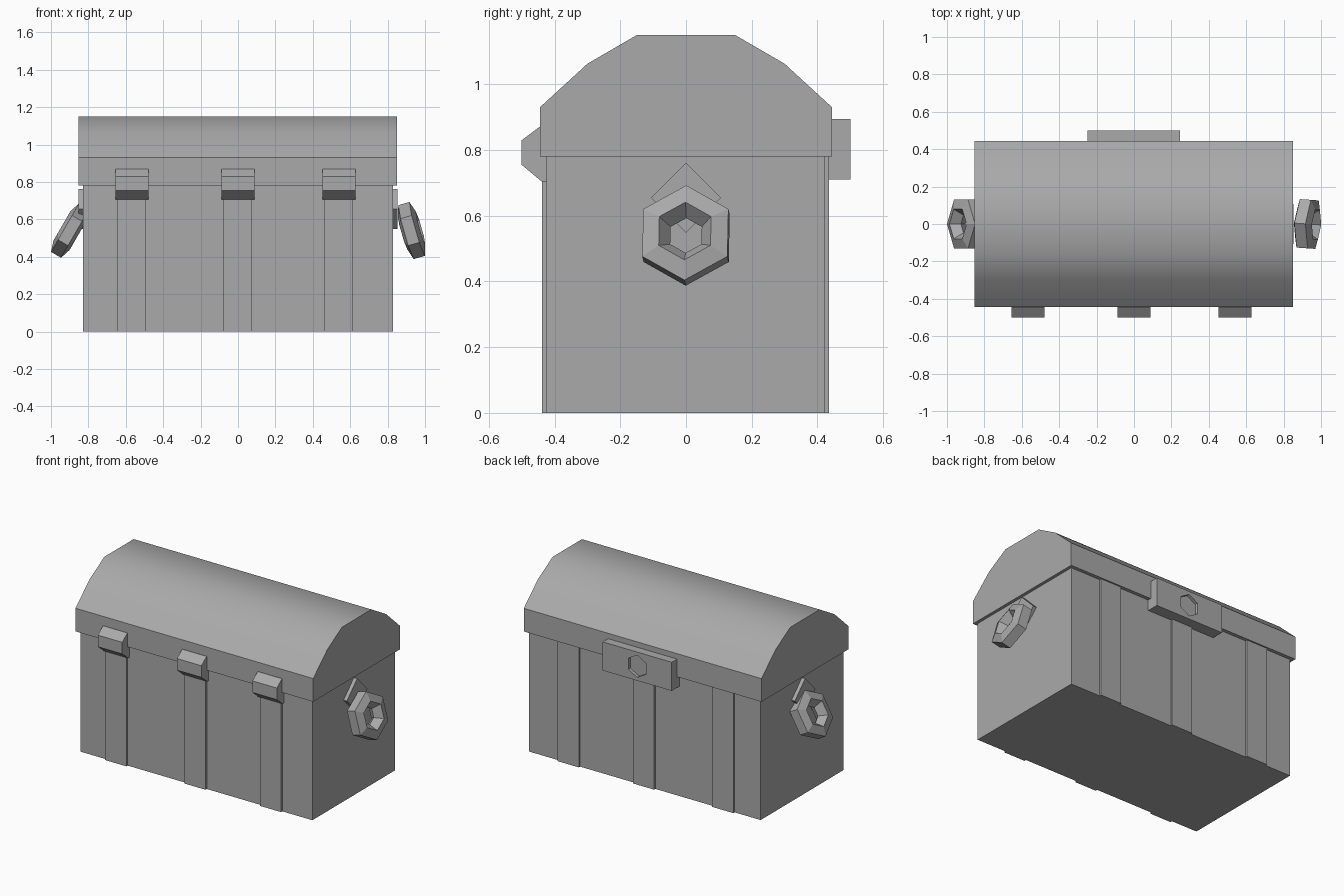
import bpy, bmesh
from math import sin, cos, pi, radians
from mathutils import Matrix, Vector

if "Cube" in bpy.data.objects:
    bpy.data.objects.remove(bpy.data.objects["Cube"])

grey = bpy.data.materials.new("plain grey")
grey.use_nodes = True
grey.diffuse_color = (0.4, 0.4, 0.4, 1)
grey.node_tree.nodes["Principled BSDF"].inputs["Base Color"].default_value = (0.4, 0.4, 0.4, 1)


def finish(name, bm):
    bmesh.ops.recalc_face_normals(bm, faces=bm.faces)
    mesh = bpy.data.meshes.new(name)
    bm.to_mesh(mesh)
    bm.free()
    mesh.materials.append(grey)
    ob = bpy.data.objects.new(name, mesh)
    bpy.context.collection.objects.link(ob)
    return ob


def box(name, x, y, z, turn=None):
    """Box from (min, max) ranges, optionally turned about its own centre."""
    bm = bmesh.new()
    size = [b - a for a, b in (x, y, z)]
    centre = Vector([(a + b) / 2 for a, b in (x, y, z)])
    m = Matrix.Translation(centre) @ (turn or Matrix()) @ Matrix.Diagonal((*size, 1))
    bmesh.ops.create_cube(bm, size=1, matrix=m)
    return finish(name, bm)


def extrude_x(name, profile, x0, x1):
    """Prism along x from a (y, z) profile."""
    bm = bmesh.new()
    face = bm.faces.new([bm.verts.new((x0, y, z)) for y, z in profile])
    new = bmesh.ops.extrude_face_region(bm, geom=[face])["geom"]
    bmesh.ops.translate(bm, vec=(x1 - x0, 0, 0),
                        verts=[v for v in new if isinstance(v, bmesh.types.BMVert)])
    return finish(name, bm)


def ring(name, major, minor, matrix):
    """Six-sided ring around x; five-sided section with a flat outer band."""
    bm = bmesh.new()
    loops = []
    for i in range(6):
        a = i * pi / 3
        loop = []
        for j in range(5):
            b = pi + j * 2 * pi / 5
            r = major + minor * cos(b)
            loop.append(bm.verts.new((minor * sin(b), r * sin(a), r * cos(a))))
        loops.append(loop)
    for i in range(6):
        p, q = loops[i], loops[(i + 1) % 6]
        for j in range(5):
            k = (j + 1) % 5
            bm.faces.new((p[j], q[j], q[k], p[k]))
    bm.transform(matrix)
    return finish(name, bm)


# Chest body
box("body", (-0.83, 0.83), (-0.425, 0.422), (0, 0.79))

# Arched lid, smooth over the top with crisp lower edges
half = [(0.445, 0.78), (0.445, 0.93), (0.3, 1.063), (0.15, 1.15)]
lid = extrude_x("lid", half + [(-y, z) for y, z in reversed(half)], -0.852, 0.85)
bpy.context.view_layer.objects.active = lid
lid.select_set(True)
bpy.ops.object.shade_smooth_by_angle(angle=radians(40))
lid.select_set(False)

# Straps running front to back, each with a hinge at the front
hinge = [(-0.42, 0.87), (-0.447, 0.87), (-0.5, 0.83), (-0.5, 0.755), (-0.44, 0.705), (-0.42, 0.705)]
for side, x in (("right", -0.567), ("middle", 0), ("left", 0.54)):
    box(side + "_strap", (x - 0.077, x + 0.075), (-0.438, 0.435), (0, 0.785))
    extrude_x(side + "_hinge", hinge, x - 0.087, x + 0.088)

# Lock plate at the back with a shallow six-sided keyhole
lock = box("lock_plate", (-0.248, 0.246), (0.42, 0.5), (0.71, 0.895))
bm = bmesh.new()
bmesh.ops.create_cone(bm, cap_ends=True, segments=6, radius1=0.072, radius2=0.072, depth=0.04,
                      matrix=Matrix.Translation((0, 0.5, 0.803)) @ Matrix.Rotation(pi / 2, 4, "X"))
cutter = finish("keyhole_cutter", bm)
cut = lock.modifiers.new("keyhole", "BOOLEAN")
cut.operation = "DIFFERENCE"
cut.object = cutter
bpy.context.view_layer.objects.active = lock
bpy.ops.object.modifier_apply(modifier=cut.name)
bpy.data.objects.remove(cutter)

# Diamond mounts and tilted ring handles at both ends
for side, s, x, tilt, yaw in (("left", 1, 0.928, -16, -4), ("right", -1, 0.898, 30, 0)):
    ends = sorted((s * 0.78, s * 0.853))
    box(side + "_handle_mount", ends, (-0.075, 0.075), (0.58, 0.73),
        Matrix.Rotation(pi / 4, 4, "X"))
    ring(side + "_handle_ring", 0.1075, 0.0525,
         Matrix.Translation((s * x, 0, 0.54))
         @ Matrix.Rotation(radians(yaw), 4, "Z") @ Matrix.Rotation(radians(tilt), 4, "Y"))
